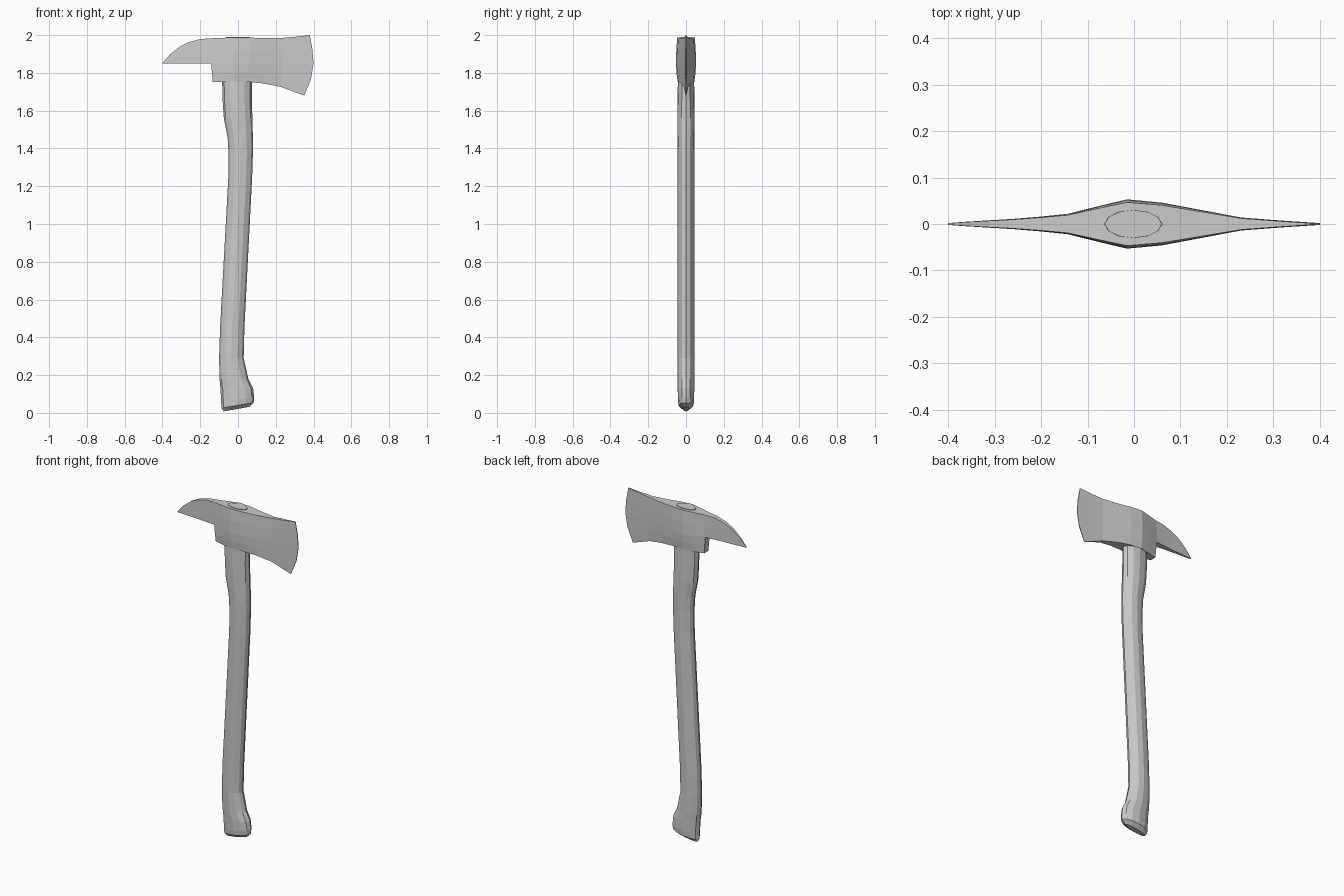
import bpy, bmesh, math

if "Cube" in bpy.data.objects:
    bpy.data.objects.remove(bpy.data.objects["Cube"])

def finish(name, bm):
    bmesh.ops.recalc_face_normals(bm, faces=bm.faces)
    me = bpy.data.meshes.new(name)
    bm.to_mesh(me)
    bm.free()
    ob = bpy.data.objects.new(name, me)
    bpy.context.collection.objects.link(ob)
    return ob

# Handle: oval sections lofted upward (z, left x, right x, half depth, tilt)
SIDES = 12
sections = [
    (0.02, -0.075, 0.06, 0.016, 0.012), (0.04, -0.088, 0.083, 0.040, 0.014),
    (0.07, -0.089, 0.086, 0.043, 0.012), (0.13, -0.093, 0.080, 0.044, 0),
    (0.18, -0.098, 0.055, 0.044, 0), (0.29, -0.100, 0.030, 0.044, 0),
    (0.45, -0.095, 0.034, 0.044, 0), (1.25, -0.051, 0.075, 0.044, 0),
    (1.38, -0.050, 0.079, 0.044, 0), (1.46, -0.055, 0.079, 0.045, 0),
    (1.56, -0.075, 0.076, 0.046, 0), (1.66, -0.082, 0.074, 0.045, 0),
    (1.76, -0.084, 0.074, 0.043, 0), (1.991, -0.063, 0.060, 0.030, 0),
]
bm = bmesh.new()
rings = []
for z, l, r, d, tilt in sections:
    ring = []
    for i in range(SIDES):
        a = 2 * math.pi * i / SIDES
        ring.append(bm.verts.new(((l + r) / 2 + (r - l) / 2 * math.cos(a),
                                  d * math.sin(a), z + tilt * math.cos(a))))
    rings.append(ring)
for a, b in zip(rings, rings[1:]):
    for i in range(SIDES):
        j = (i + 1) % SIDES
        bm.faces.new((a[i], a[j], b[j], b[i]))
bm.faces.new(rings[0])
bm.faces.new(rings[-1])
finish("handle", bm)

# Head: columns from pick tip to cutting edge (x, top z, bottom z, half thickness)
MID = 1.85
columns = [
    (-0.40, 1.853, None, 0.002), (-0.36, 1.898, None, 0.005),
    (-0.31, 1.938, None, 0.008), (-0.26, 1.963, None, 0.011),
    (-0.20, 1.979, None, 0.016), (-0.142, 1.983, 1.752, 0.022),
    (-0.07, 1.986, 1.752, 0.040), (-0.015, 1.988, 1.752, 0.053),
    (0.06, 1.987, 1.752, 0.046), (0.14, 1.984, 1.743, 0.031),
    (0.23, 1.985, 1.725, 0.014), (0.31, 1.992, 1.699, 0.007),
    (0.375, 2.0, 1.68, 0.002),
]
edge_shift = [0.005, 0.019, 0.025, 0.011, -0.025]   # curve of the cutting edge
swell = [0.88, 0.97, 1.0, 0.95, 0.84]               # thickness from top to bottom

bm = bmesh.new()
front, back = [], []
for n, (x, top, low, t) in enumerate(columns):
    zs = [top, (top + MID) / 2, MID]
    if low:
        zs += [(MID + low) / 2, low]
    f, b = [], []
    for k, z in enumerate(zs):
        px = x
        if n == len(columns) - 1:
            px += edge_shift[k]
        elif n == len(columns) - 2:
            px += edge_shift[k] * 0.5
        elif n == 5 and k > 2:
            px += 0.004 * (k - 2)
        f.append(bm.verts.new((px, -t * swell[k], z)))
        b.append(bm.verts.new((px, t * swell[k], z)))
    front.append(f)
    back.append(b)
for side in (front, back):
    for a, b in zip(side, side[1:]):
        for k in range(min(len(a), len(b)) - 1):
            bm.faces.new((a[k], a[k + 1], b[k + 1], b[k]))

# Close the rim between the two cheeks
twin = {f: b for fc, bc in zip(front, back) for f, b in zip(fc, bc)}
rim = [e for e in bm.edges if e.is_boundary and e.verts[0] in twin]
for e in rim:
    v, w = e.verts
    bm.faces.new((v, w, twin[w], twin[v]))
finish("axe_head", bm)
